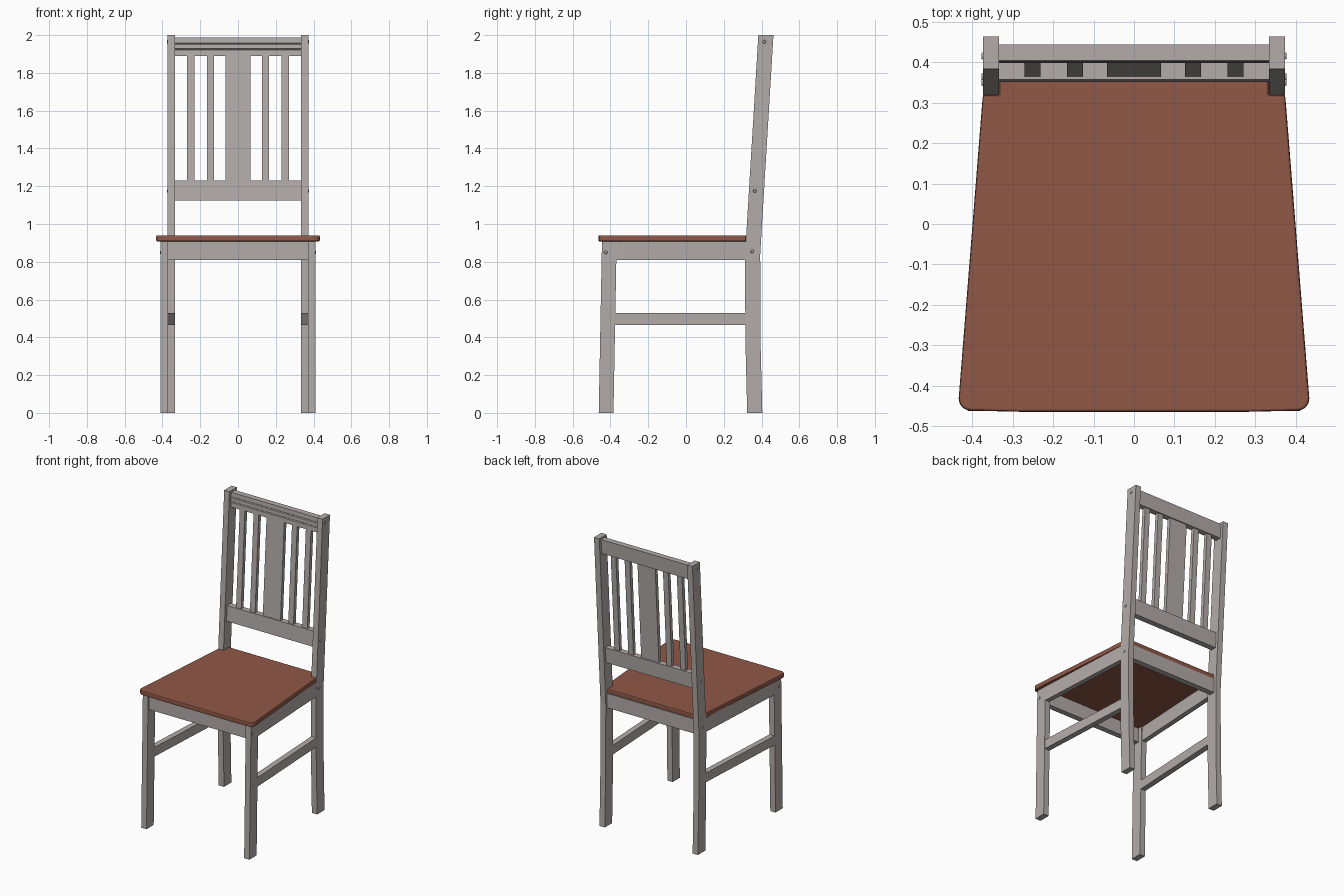
import bpy, bmesh, math
from mathutils import Matrix, Vector

if "Cube" in bpy.data.objects:
    bpy.data.objects.remove(bpy.data.objects["Cube"])


def material(name, rgb):
    m = bpy.data.materials.new(name)
    m.diffuse_color = (*rgb, 1)
    m.use_nodes = True
    m.node_tree.nodes["Principled BSDF"].inputs["Base Color"].default_value = m.diffuse_color
    return m


GREY = material("warm grey paint", (0.45, 0.415, 0.40))
BROWN = material("brown seat", (0.28, 0.098, 0.062))


def finish(name, bm, mat, mirror=False):
    bmesh.ops.recalc_face_normals(bm, faces=bm.faces)
    me = bpy.data.meshes.new(name)
    bm.to_mesh(me)
    bm.free()
    me.materials.append(mat)
    ob = bpy.data.objects.new(name, me)
    bpy.context.collection.objects.link(ob)
    if mirror:
        ob.modifiers.new("mirror", 'MIRROR').use_axis[0] = True
    return ob


def prism(name, pts, lo, hi, axis, mat=GREY, mirror=False, bevel=0):
    """Extrude a profile: (y, z) points along x, or (x, y) points along z."""
    bm = bmesh.new()
    if axis == 'x':
        f = bm.faces.new([bm.verts.new((lo, a, b)) for a, b in pts])
        step = Vector((hi - lo, 0, 0))
    else:
        f = bm.faces.new([bm.verts.new((a, b, lo)) for a, b in pts])
        step = Vector((0, 0, hi - lo))
    r = bmesh.ops.extrude_face_region(bm, geom=[f])
    bmesh.ops.translate(bm, vec=step, verts=[v for v in r["geom"] if isinstance(v, bmesh.types.BMVert)])
    ob = finish(name, bm, mat, mirror)
    if bevel:
        b = ob.modifiers.new("bevel", 'BEVEL')
        b.width, b.segments, b.angle_limit = bevel, 2, math.radians(60)
    return ob


def lean(z):
    """y of the post's front face on the leaning back."""
    return 0.383 + (z - 2.0) * 0.0605


def slab(z0, z1, d0, d1):
    """Leaning back-rest profile between two depths behind the post front."""
    return [(lean(z0) + d0, z0), (lean(z0) + d1, z0), (lean(z1) + d1, z1), (lean(z1) + d0, z1)]


# Back posts: bent legs running up to the back rest
front = [(0.324, 0), (0.314, 0.4), (0.313, 0.84), (lean(1.0), 1.0), (lean(2.0), 2.0)]
prism("back_post", front + [(y + 0.08, z) for y, z in reversed(front)], 0.333, 0.373, 'x', mirror=True)

# Front legs
prism("front_leg", [(-0.462, 0), (-0.384, 0), (-0.367, 0.908), (-0.445, 0.908)], 0.37, 0.41, 'x', mirror=True)

# Side apron and stretcher, tapering towards the back
prism("side_apron", [(0.376, -0.38), (0.409, -0.38), (0.372, 0.325), (0.339, 0.325)],
      0.81, 0.908, 'z', mirror=True)
prism("side_stretcher", [(0.371, -0.39), (0.409, -0.39), (0.372, 0.325), (0.334, 0.325)],
      0.465, 0.528, 'z', mirror=True)

# Front and back aprons
for name, y0, y1, w in (("front_apron", -0.435, -0.397, 0.375), ("back_apron", 0.338, 0.378, 0.338)):
    prism(name, [(y0, 0.81), (y1, 0.81), (y1, 0.908), (y0, 0.908)], -w, w, 'x')

# Seat: trapezoid with rounded front corners, notched round the posts
half = [(0, -0.464), (0.27, -0.464)]
for i in range(7):
    a = math.radians(-90 + 15 * i)
    half.append((0.403 + 0.03 * math.cos(a), -0.431 + 0.03 * math.sin(a)))
half += [(0.3735, 0.318), (0.333, 0.318), (0.333, 0.376)]
prism("seat", half + [(-x, y) for x, y in reversed(half[1:])], 0.908, 0.94, 'z', BROWN, bevel=0.006)

# Lower back rail
prism("lower_back_rail", slab(1.125, 1.23, 0.021, 0.061), -0.335, 0.335, 'x')

# Top back rail with two grooves across its front
b, c, d, e = slab(1.89, 1.988, 0.021, 0.061)
grooves = []
for z in (1.955, 1.924):
    grooves += [(lean(z + s) + 0.021 + k, z + s) for s, k in ((0.004, 0), (0, 0.006), (-0.004, 0))]
prism("top_back_rail", [b, c, d, e] + grooves, -0.335, 0.335, 'x')

# Upright slats
for name, x0, x1, m in (("outer_slat", 0.231, 0.27, True), ("inner_slat", 0.126, 0.165, True),
                        ("centre_splat", -0.067, 0.067, False)):
    prism(name, slab(1.22, 1.90, 0.028, 0.053), x0, x1, 'x', mirror=m)

# Screw caps on the outer sides
for x, y, z in ((0.41, -0.425, 0.85), (0.373, 0.35, 0.855), (0.373, 0.364, 1.175), (0.373, 0.415, 1.965)):
    bm = bmesh.new()
    bmesh.ops.create_cone(bm, cap_ends=True, segments=12, radius1=0.011, radius2=0.007, depth=0.008,
                          matrix=Matrix.Translation((x, y, z)) @ Matrix.Rotation(math.pi / 2, 4, 'Y'))
    finish("screw_cap", bm, GREY, True)
